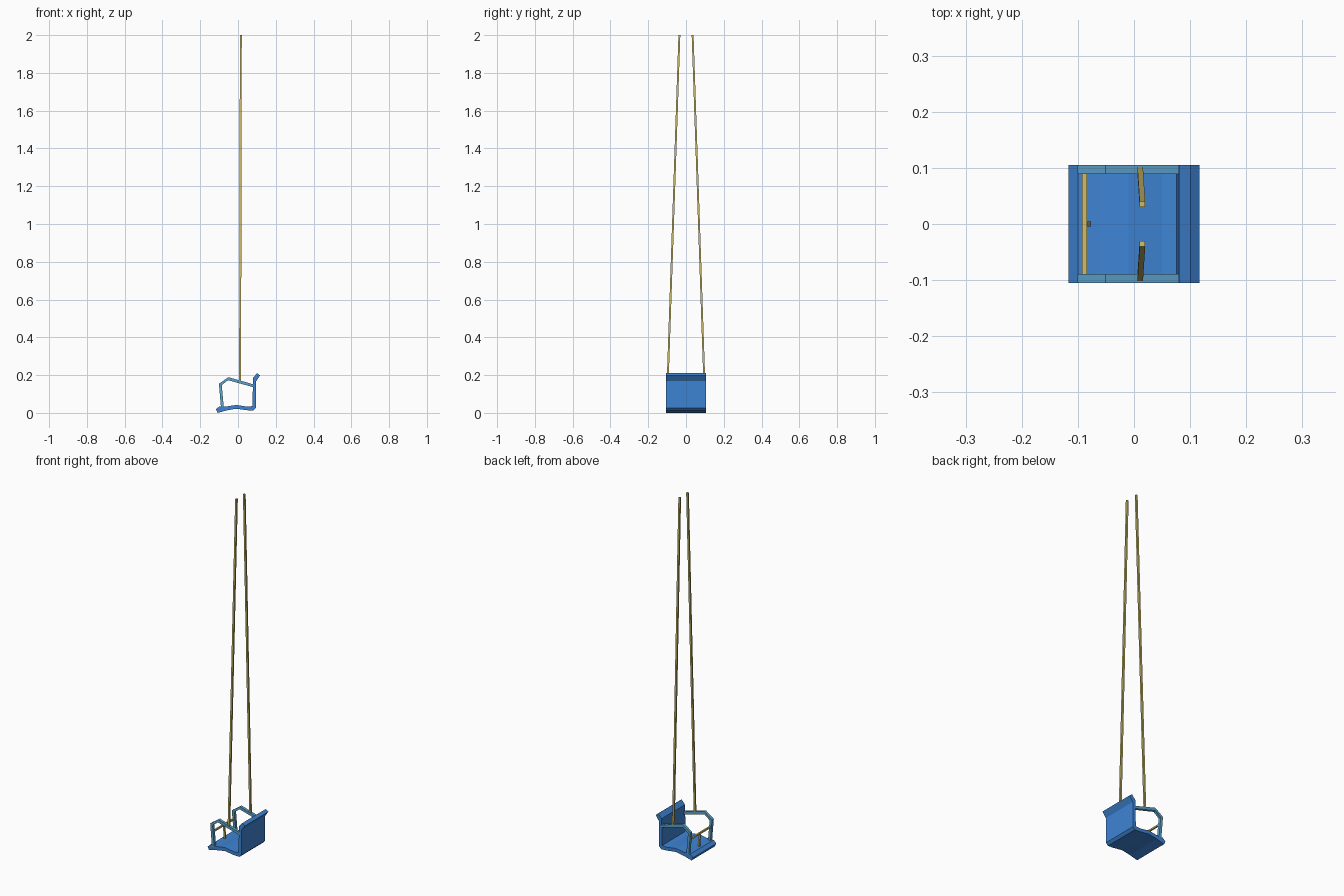
import bpy, bmesh
from mathutils import Vector

if "Cube" in bpy.data.objects:
    bpy.data.objects.remove(bpy.data.objects["Cube"])


def srgb(r, g, b):
    return [((c / 255 + 0.055) / 1.055) ** 2.4 for c in (r, g, b)] + [1]


def material(name, rgb):
    m = bpy.data.materials.new(name)
    m.diffuse_color = srgb(*rgb)
    m.use_nodes = True
    m.node_tree.nodes["Principled BSDF"].inputs["Base Color"].default_value = m.diffuse_color
    return m


blue = material("seat blue", (62, 132, 212))
teal = material("rail light blue", (92, 162, 204))
tan = material("rope tan", (205, 190, 110))


def finish(name, bm, mat):
    bmesh.ops.recalc_face_normals(bm, faces=bm.faces)
    me = bpy.data.meshes.new(name)
    bm.to_mesh(me)
    bm.free()
    me.materials.append(mat)
    ob = bpy.data.objects.new(name, me)
    bpy.context.collection.objects.link(ob)
    return ob


def extrude_y(name, outline, y0, y1, mat):
    """Closed x-z outline extruded between two y values."""
    bm = bmesh.new()
    f = bm.faces.new([bm.verts.new((x, y0, z)) for x, z in outline])
    ext = bmesh.ops.extrude_face_region(bm, geom=[f])
    verts = [v for v in ext["geom"] if isinstance(v, bmesh.types.BMVert)]
    bmesh.ops.translate(bm, verts=verts, vec=(0, y1 - y0, 0))
    return finish(name, bm, mat)


def bar(name, a, b, w, mat):
    """Square bar between two points."""
    a, b = Vector(a), Vector(b)
    d = (b - a).normalized()
    side = d.cross(Vector((1, 0, 0))).normalized()
    up = side.cross(d)
    bm = bmesh.new()
    rings = []
    for p in (a, b):
        rings.append([bm.verts.new(p + (side * i + up * j) * w / 2)
                      for i, j in ((-1, -1), (1, -1), (1, 1), (-1, 1))])
    for r in rings:
        bm.faces.new(r)
    for i in range(4):
        j = (i + 1) % 4
        bm.faces.new((rings[0][i], rings[0][j], rings[1][j], rings[1][i]))
    return finish(name, bm, mat)


# Seat and backrest shell with rolled front lip and flared top
shell = [(-0.117, 0.018), (-0.100, 0.034), (-0.06, 0.034), (-0.01, 0.042),
         (0.05, 0.033), (0.076, 0.036), (0.080, 0.186), (0.101, 0.210),
         (0.117, 0.198), (0.096, 0.168), (0.095, 0.026), (0.082, 0.013),
         (0.05, 0.014), (-0.01, 0.022), (-0.06, 0.013), (-0.108, 0.0)]
extrude_y("seat_shell", shell, -0.105, 0.105, blue)

# Side rails: front leg, sloped corner and armrest
rail = [(-0.090, 0.025), (-0.101, 0.154), (-0.051, 0.189), (0.085, 0.150),
        (0.085, 0.135), (-0.053, 0.173), (-0.086, 0.147), (-0.075, 0.025)]
for s, side in ((-1, "right"), (1, "left")):
    extrude_y(side + "_side_rail", rail, s * 0.105, s * 0.089, teal)
    # Hanging ropes
    bar(side + "_rope", (0.011, s * 0.097, 0.165), (0.015, s * 0.035, 2.0), 0.010, tan)

# Safety bar across the front with a centre strap
bar("safety_bar", (-0.088, -0.09, 0.11), (-0.088, 0.09, 0.11), 0.009, tan)
bar("centre_strap", (-0.087, 0, 0.11), (-0.082, 0, 0.03), 0.009, tan)
